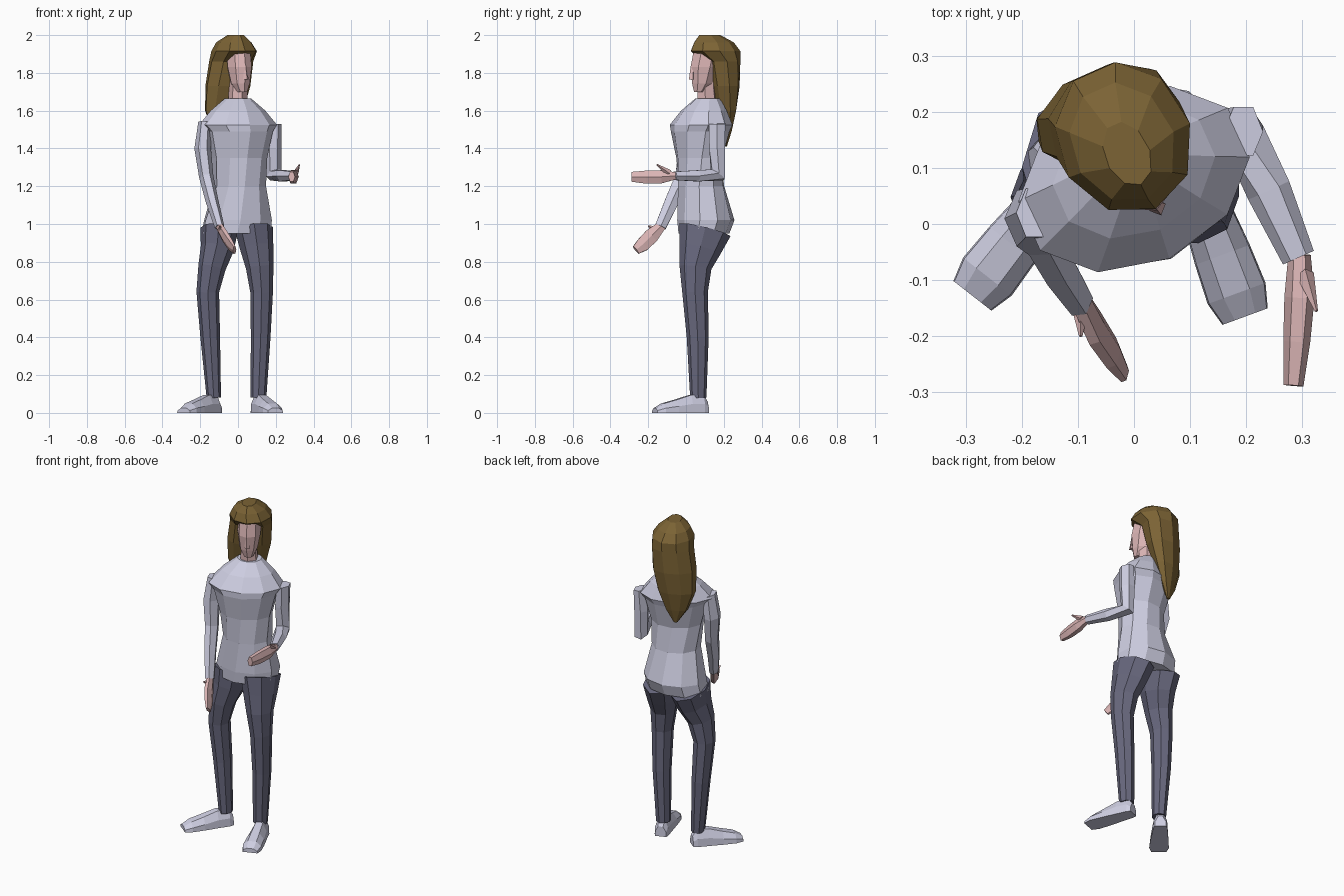
import bpy, bmesh
from math import sin, cos, pi, radians
from mathutils import Vector


def material(name, rgb):
    m = bpy.data.materials.new(name)
    m.diffuse_color = (*rgb, 1)
    return m


SHIRT = material("pale_cloth", (0.62, 0.62, 0.76))
JEANS = material("dark_cloth", (0.14, 0.14, 0.21))
SKIN = material("skin", (0.72, 0.47, 0.47))
HAIR = material("hair", (0.2, 0.125, 0.035))


def skin(name, sections, mat):
    """Bridge equal-sized point loops into a closed flat-shaded mesh."""
    bm = bmesh.new()
    loops = [[bm.verts.new(p) for p in s] for s in sections]
    n = len(loops[0])
    for a, b in zip(loops, loops[1:]):
        for i in range(n):
            j = (i + 1) % n
            bm.faces.new((a[i], a[j], b[j], b[i]))
    bm.faces.new(loops[0])
    bm.faces.new(loops[-1])
    bmesh.ops.recalc_face_normals(bm, faces=bm.faces)
    me = bpy.data.meshes.new(name)
    bm.to_mesh(me)
    bm.free()
    me.materials.append(mat)
    ob = bpy.data.objects.new(name, me)
    bpy.context.collection.objects.link(ob)
    return ob


def stack(name, rings, n, mat):
    """Horizontal rings: x, y, z, half width, half depth, yaw in degrees."""
    sections = []
    for x, y, z, rx, ry, yaw in rings:
        c, s = cos(radians(yaw)), sin(radians(yaw))
        loop = []
        for i in range(n):
            t = 2 * pi * i / n - pi / 2
            u, v = rx * cos(t), ry * sin(t)
            loop.append((x + u * c - v * s, y + u * s + v * c, z))
        sections.append(loop)
    return skin(name, sections, mat)


def tube(name, rings, n, mat):
    """Rings square to a path: x, y, z, half width, half height."""
    pts = [Vector(r[:3]) for r in rings]
    sections = []
    for k, r in enumerate(rings):
        t = (pts[min(k + 1, len(pts) - 1)] - pts[max(k - 1, 0)]).normalized()
        a = Vector((1, 0, 0))
        a = (a - t * a.dot(t)).normalized()
        b = t.cross(a)
        sections.append([pts[k] + a * r[3] * cos(2 * pi * i / n) + b * r[4] * sin(2 * pi * i / n)
                         for i in range(n)])
    return skin(name, sections, mat)


def shoe(name, heel, toe):
    h, t = Vector((*heel, 0)), Vector((*toe, 0))
    side = (t - h).normalized().cross(Vector((0, 0, 1)))
    sections = []
    for f, w, z in ((0, .032, .06), (.08, .04, .095), (.32, .045, .095),
                    (.6, .052, .07), (.85, .055, .05), (1, .043, .025)):
        c = h.lerp(t, f)
        sections.append([c + side * w * u + Vector((0, 0, z * v)) for u, v in
                         ((-1, 0), (1, 0), (.95, .5), (.45, 1), (-.45, 1), (-.95, .5))])
    skin(name, sections, SHIRT)


# Shirt, twisting from the hips up to the shoulder yoke
stack("shirt", [(-.01, .095, .95, .19, .135, 3), (0, .105, 1.02, .185, .152, 5),
                (.01, .08, 1.2, .14, .125, 12), (.008, .07, 1.35, .15, .12, 20),
                (.005, .075, 1.49, .185, .15, 24), (0, .08, 1.525, .215, .155, 24),
                (0, .095, 1.6, .15, .115, 24), (0, .115, 1.665, .07, .065, 24)], 10, SHIRT)

# Legs
tube("left_leg", [(-.1, .1, .97, .1, .14), (-.11, .075, .87, .088, .112),
                  (-.138, .05, .77, .073, .085), (-.16, .048, .64, .06, .068),
                  (-.147, .062, .4, .052, .058), (-.128, .065, .08, .038, .043)], 8, JEANS)
tube("right_leg", [(.085, .1, .97, .1, .14), (.1, .075, .87, .088, .112),
                   (.115, .05, .77, .073, .085), (.125, .048, .64, .06, .068),
                   (.12, .062, .4, .052, .058), (.108, .065, .08, .042, .043)], 8, JEANS)

# Shoes
shoe("left_shoe", (-.11, .1), (-.288, -.128))
shoe("right_shoe", (.097, .11), (.198, -.165))

# Sleeves: one hanging, one bent forward
tube("left_sleeve", [(-.175, .02, 1.54, .035, .05), (-.187, .01, 1.4, .044, .058),
                     (-.168, -.015, 1.25, .038, .048), (-.137, -.075, 1.12, .034, .042),
                     (-.098, -.135, .985, .026, .034)], 6, SHIRT)
tube("right_sleeve", [(.195, .165, 1.53, .035, .05), (.188, .165, 1.4, .042, .048),
                      (.19, .168, 1.26, .042, .048), (.24, .06, 1.255, .04, .034),
                      (.293, -.06, 1.255, .03, .026)], 6, SHIRT)

# Hands and thumbs
tube("left_hand", [(-.1, -.13, .99, .02, .028), (-.07, -.185, .935, .02, .045),
                   (-.04, -.23, .89, .018, .042), (-.018, -.265, .862, .01, .028)], 6, SKIN)
tube("right_hand", [(.295, -.055, 1.255, .02, .022), (.295, -.13, 1.25, .027, .04),
                    (.29, -.21, 1.248, .024, .04), (.284, -.288, 1.25, .018, .03)], 6, SKIN)
tube("left_thumb", [(-.095, -.15, .965, .016, .02), (-.095, -.2, .99, .003, .004)], 4, SKIN)
tube("right_thumb", [(.305, -.09, 1.27, .016, .018), (.325, -.155, 1.315, .003, .004)], 4, SKIN)

# Neck, head and nose, facing slightly to one side
stack("neck", [(0, .11, 1.62, .055, .055, 24), (0, .105, 1.78, .042, .048, 24)], 6, SKIN)
stack("head", [(.022, .07, 1.7, .028, .03, 24), (.012, .085, 1.745, .052, .058, 24),
               (.006, .1, 1.83, .066, .083, 24), (0, .115, 1.9, .065, .085, 24),
               (0, .12, 1.95, .04, .06, 24)], 8, SKIN)
stack("nose", [(.042, .03, 1.765, .016, .016, 24), (.036, .036, 1.85, .006, .01, 24)], 4, SKIN)

# Hair: cap over the head and long pointed fall behind
stack("hair", [(-.075, .208, 1.41, .012, .008, 24), (-.078, .205, 1.49, .065, .03, 24),
               (-.075, .2, 1.6, .11, .058, 24), (-.055, .193, 1.73, .127, .085, 24),
               (-.036, .185, 1.86, .122, .1, 24), (-.018, .153, 1.915, .12, .138, 24),
               (-.02, .145, 1.962, .092, .11, 24), (-.012, .125, 2.0, .04, .06, 24)], 9, HAIR)
